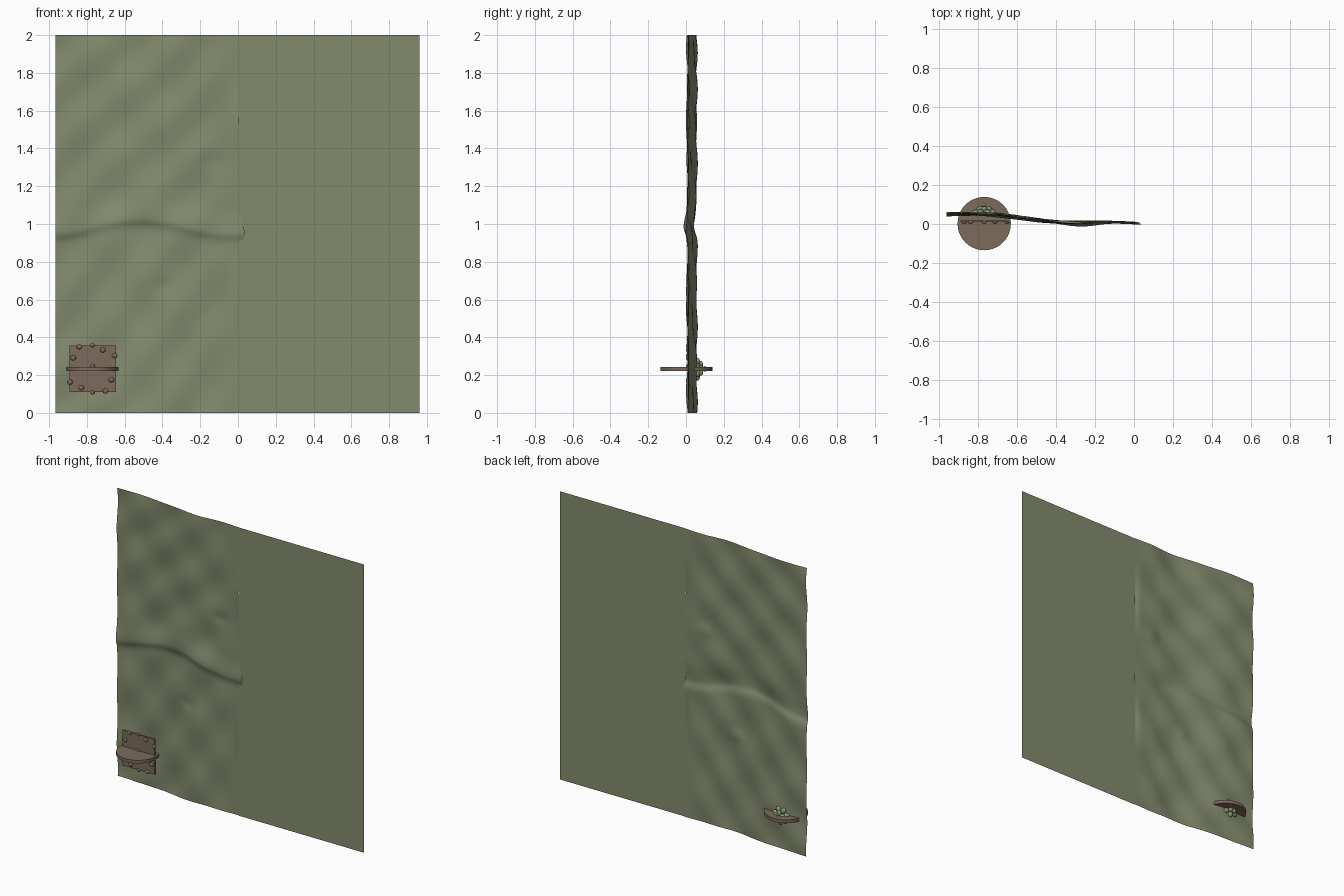
import bpy, bmesh, math
from mathutils import Matrix

old = bpy.data.objects.get("Cube")
if old:
    bpy.data.objects.remove(old, do_unlink=True)


def material(name, rgb):
    m = bpy.data.materials.new(name)
    m.use_nodes = True
    m.diffuse_color = (*rgb, 1)
    m.node_tree.nodes["Principled BSDF"].inputs["Base Color"].default_value = (*rgb, 1)
    return m


CLOTH = material("olive cloth", (0.23, 0.26, 0.155))
RUST = material("rusty brown", (0.20, 0.145, 0.105))
LEAF = material("leaf green", (0.23, 0.30, 0.165))


def finish(name, bm, mat, angle=None):
    mesh = bpy.data.meshes.new(name)
    bm.to_mesh(mesh)
    bm.free()
    mesh.materials.append(mat)
    ob = bpy.data.objects.new(name, mesh)
    bpy.context.collection.objects.link(ob)
    if angle:
        bpy.ops.object.select_all(action='DESELECT')
        ob.select_set(True)
        bpy.context.view_layer.objects.active = ob
        bpy.ops.object.shade_smooth_by_angle(angle=math.radians(angle))


def bump(d, width):
    return math.exp(-(d / width) ** 2)


def cloth_y(x, z):
    # bend away from the flat half, then diagonal ripples and a pinched crease
    t = min(max((-0.3 - x) / 0.5, 0), 1)
    y = 0.012 + 0.042 * t * t * (3 - 2 * t)
    fade = min(1, (0.04 - x) / 0.25)
    u, v = x - z, x + z
    y += fade * 0.005 * math.sin(17 * u + 0.8 * math.sin(3 * v))
    y += fade * 0.0035 * math.sin(14 * v + 1.3)
    y -= 0.004 * bump(x + 0.4, 0.2)
    crease = 0.99 - 0.04 * math.cos((x + 0.52) * 6.6 + math.pi)
    d = z - crease
    y -= 0.014 * bump(d, 0.035 if d < 0 else 0.09)
    y += 0.008 * bump(x + 0.15, 0.06) * bump(z - 1.33, 0.05)
    y += 0.006 * bump(x + 0.4, 0.05) * bump(z - 0.67, 0.04)
    # lifted hem where the cloth meets the flat panel
    y -= 0.011 * bump(x, 0.025) * (bump(z - 1.55, 0.18) + bump(z - 0.65, 0.16))
    return y


# rippled cloth half
bm = bmesh.new()
bmesh.ops.create_grid(bm, x_segments=90, y_segments=180, size=1)
for v in bm.verts:
    z = v.co.y + 1
    edge = 0.002 + 0.033 * bump(z - 0.95, 0.07)
    x = -0.965 + (v.co.x + 1) / 2 * (0.965 + edge)
    v.co = (x, cloth_y(x, z), z)
finish("rippled_cloth", bm, CLOTH, 60)

# flat half
bm = bmesh.new()
bm.faces.new([bm.verts.new(c) for c in
              ((0, 0.008, 0), (0.96, 0.008, 0), (0.96, 0.008, 2), (0, 0.008, 2))])
finish("flat_cloth", bm, CLOTH)

CX, CZ = -0.77, 0.233

# mounting plate
bm = bmesh.new()
bmesh.ops.create_cube(bm, size=1, matrix=Matrix.Translation((CX, 0.014, CZ))
                      @ Matrix.Diagonal((0.246, 0.008, 0.246, 1)))
finish("mounting_plate", bm, RUST)

# round shelf passing through the plate
bm = bmesh.new()
bmesh.ops.create_cone(bm, cap_ends=True, segments=40, radius1=0.137, radius2=0.137,
                      depth=0.022, matrix=Matrix.Translation((CX, 0.002, CZ)))
finish("round_shelf", bm, RUST, 40)

# rivets scattered round the plate
bm = bmesh.new()
for dx, dz in ((-0.07, 0.117), (0, 0.125), (0.055, 0.1), (0.117, 0.07), (-0.103, 0.058),
               (0, 0.015), (-0.12, -0.07), (-0.06, -0.1), (0, -0.125), (0.068, -0.118),
               (0.1, -0.058)):
    r = 0.015 if abs(dx) > 0.03 else 0.012
    bmesh.ops.create_uvsphere(bm, u_segments=12, v_segments=8, radius=1,
                              matrix=Matrix.Translation((CX + dx, 0.01, CZ + dz))
                              @ Matrix.Diagonal((r, 0.009, r * 0.9, 1)))
finish("rivets", bm, RUST, 60)

# leafy tuft behind the cloth: rings of rounded leaves rising to a tip
bm = bmesh.new()
for count, reach, y, size in ((7, 0.04, 0.058, 0.024), (5, 0.022, 0.077, 0.02), (1, 0, 0.1, 0.016)):
    for i in range(count):
        a = math.tau * i / count + y * 20
        place = Matrix.Translation((CX + reach * math.cos(a), y, CZ + reach * math.sin(a)))
        spin = Matrix.Rotation(-a, 4, 'Y')
        bmesh.ops.create_icosphere(bm, subdivisions=2, radius=1, matrix=place @ spin
                                   @ Matrix.Diagonal((size, size * 0.7, size * 0.75, 1)))
finish("leafy_tuft", bm, LEAF, 60)
